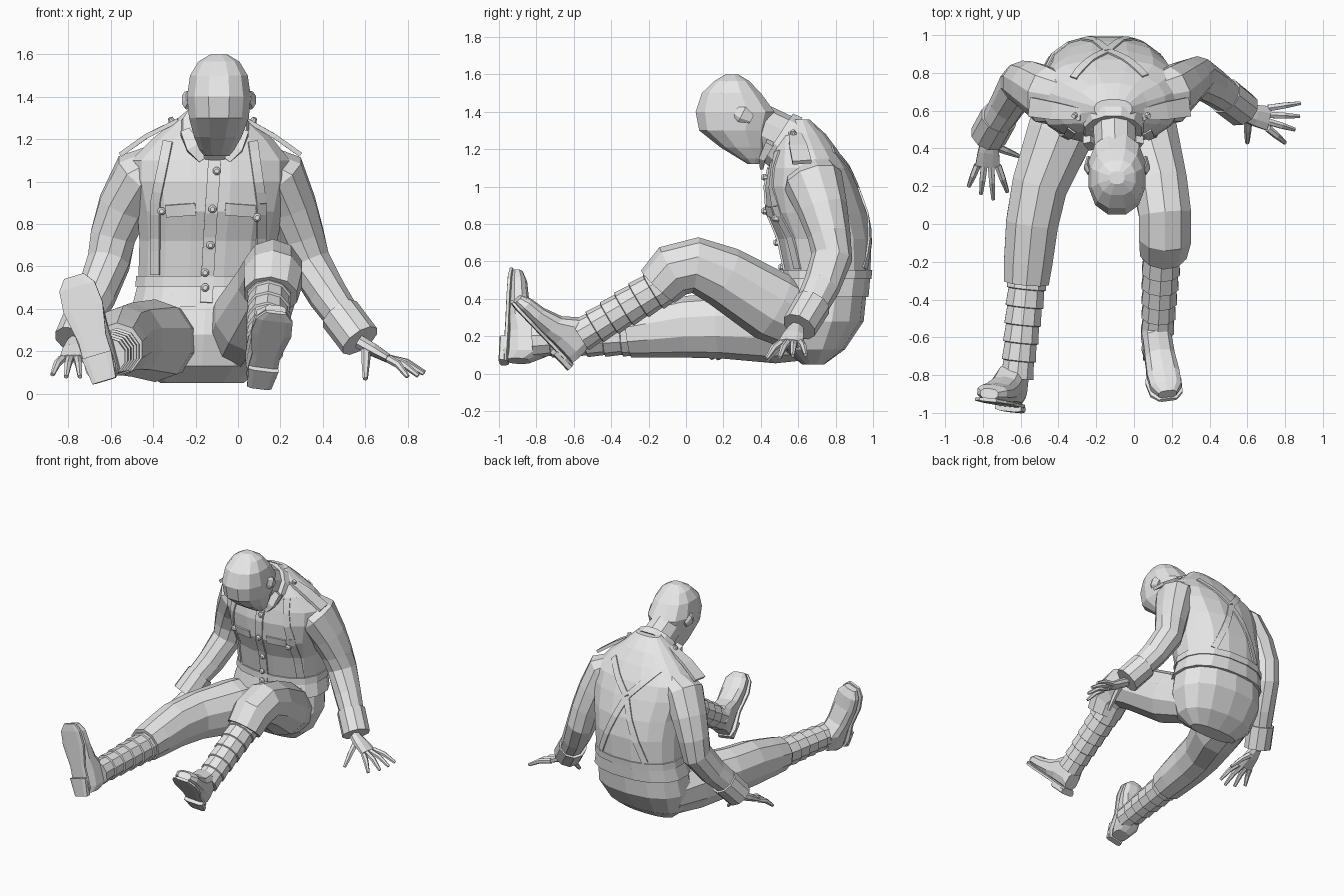
import bpy, bmesh, math
from mathutils import Vector
from mathutils.bvhtree import BVHTree

if "Cube" in bpy.data.objects:
    bpy.data.objects.remove(bpy.data.objects["Cube"], do_unlink=True)

grey = bpy.data.materials.new("plain grey")
grey.use_nodes = True
grey.diffuse_color = (0.8, 0.8, 0.8, 1)
grey.node_tree.nodes["Principled BSDF"].inputs["Base Color"].default_value = (0.8, 0.8, 0.8, 1)


def finish(name, bm):
    bmesh.ops.recalc_face_normals(bm, faces=bm.faces)
    mesh = bpy.data.meshes.new(name)
    bm.to_mesh(mesh)
    bm.free()
    mesh.materials.append(grey)
    obj = bpy.data.objects.new(name, mesh)
    bpy.context.scene.collection.objects.link(obj)
    return obj


def loft(name, stations, sides=10, axis=None, ref=(1, 0, 0), power=1.0):
    """Skin rings (x, y, z, half width, half depth) along a path."""
    bm = bmesh.new()
    pts = [Vector(s[:3]) for s in stations]
    ref, last, rings = Vector(ref), len(pts) - 1, []
    for i, (p, s) in enumerate(zip(pts, stations)):
        t = Vector(axis) if axis else pts[min(i + 1, last)] - pts[max(i - 1, 0)]
        t.normalize()
        side = (ref - t * ref.dot(t)).normalized()
        up = t.cross(side)
        ring = []
        for k in range(sides):
            a = math.tau * (k + 0.5) / sides
            c, d = (math.copysign(abs(f) ** power, f) for f in (math.cos(a), math.sin(a)))
            ring.append(bm.verts.new(p + side * c * s[3] + up * d * s[4]))
        rings.append(ring)
    for r0, r1 in zip(rings, rings[1:]):
        for k in range(sides):
            n = (k + 1) % sides
            bm.faces.new((r0[k], r0[n], r1[n], r1[k]))
    bm.faces.new(rings[0])
    bm.faces.new(rings[-1])
    return finish(name, bm)


def slices(name, rows, sides, power=1.0):
    """Level slices: x centre, z, front y, back y, half width."""
    return loft(name, [(x, (f + b) / 2, z, w, (b - f) / 2) for x, z, f, b, w in rows],
                sides, axis=(0, 0, 1), power=power)


# Trunk
slices("trouser_seat", [(-.17, .05, .62, .74, .20), (-.17, .13, .52, .85, .30),
                        (-.16, .28, .48, .95, .35), (-.15, .48, .52, .97, .33)], 14, .85)
jacket = slices("jacket", [
    (-.15, .41, .50, .98, .355), (-.15, .53, .53, .99, .325), (-.14, .72, .49, .995, .33),
    (-.13, .86, .43, .97, .35), (-.13, 1.0, .42, .92, .38), (-.13, 1.1, .44, .875, .38),
    (-.12, 1.2, .46, .81, .29), (-.12, 1.28, .48, .75, .19), (-.11, 1.36, .56, .66, .10)], 16, .85)
slices("waist_belt", [(-.15, .505, .515, .995, .34), (-.15, .555, .515, 1.0, .335)], 16, .85)

# Head, ears, neck and collar
slices("head", [(-.10, 1.12, .33, .39, .06), (-.10, 1.15, .28, .42, .085),
                (-.095, 1.21, .18, .43, .115), (-.09, 1.30, .065, .45, .145),
                (-.09, 1.40, .045, .48, .155), (-.09, 1.50, .08, .405, .14),
                (-.09, 1.565, .15, .34, .10), (-.09, 1.60, .21, .28, .04)], 12, .85)
loft("neck", [(-.10, .34, 1.35, .11, .12), (-.105, .55, 1.24, .12, .13)], 10)
for tag, s in (("left", 1), ("right", -1)):
    loft(tag + "_ear", [(-.09 + s * .145, .27, 1.40, .012, .03), (-.09 + s * .16, .30, 1.385, .016, .045),
                        (-.09 + s * .15, .35, 1.36, .012, .025)], 6)
collar_axis = (0, -.84, .55)
loft("collar", [(-.11, .535, 1.235, .175, .165), (-.11, .49, 1.265, .155, .155)], 12, axis=collar_axis)
for tag, s in (("left", 1), ("right", -1)):
    loft(tag + "_collar_flap", [(-.11 + s * .14, .45, 1.235, .03, .03), (-.11 + s * .10, .41, 1.16, .045, .022),
                                (-.11 + s * .06, .405, 1.10, .02, .012)], 4, power=.8)

# Shoulder straps with buttons
for tag, s in (("left", 1), ("right", -1)):
    loft(tag + "_epaulette", [(-.12 + s * .16, .58, 1.29, .04, .012), (-.13 + s * .30, .60, 1.215, .06, .014),
                              (-.13 + s * .42, .62, 1.13, .065, .014)], 4, ref=(0, 1, 0), power=.7)
    loft(tag + "_epaulette_button", [(-.12 + s * .19, .575, 1.28, .018, .018),
                                     (-.12 + s * .20, .57, 1.30, .012, .012)], 8)

# Webbing and buttons laid on the jacket
tree = BVHTree.FromPolygons([v.co for v in jacket.data.vertices],
                            [p.vertices[:] for p in jacket.data.polygons])


def on_jacket(x, z, face):
    hit = tree.ray_cast(Vector((x, 3 * face, z)), Vector((0, -face, 0)))[0]
    return hit or Vector((x, .65, z))


def webbing(name, path, face, width=.022):
    bm = bmesh.new()
    rows = []
    for (x0, z0), (x1, z1) in zip(path, path[1:]):
        n = Vector((z1 - z0, x0 - x1)).normalized() * width
        for k in range(7):
            x, z = x0 + (x1 - x0) * k / 6, z0 + (z1 - z0) * k / 6
            rows.append([bm.verts.new(on_jacket(x + e * n.x, z + e * n.y, face) + Vector((0, face * .004, 0)))
                         for e in (-1, 1)])
    for a, b in zip(rows, rows[1:]):
        bm.faces.new((a[0], a[1], b[1], b[0]))
    obj = finish(name, bm)
    mod = obj.modifiers.new("thickness", "SOLIDIFY")
    mod.thickness, mod.offset = .012, 0


for tag, s in (("left", 1), ("right", -1)):
    webbing(tag + "_front_strap", [(-.13 + s * .20, 1.19), (-.14 + s * .25, .9), (-.14 + s * .25, .56)], -1)
    webbing(tag + "_back_strap", [(-.13 + s * .19, 1.2), (-.14, 1.0), (-.14 - s * .19, .56)], 1)
    webbing(tag + "_pocket_flap", [(-.13 + s * .07, .87), (-.13 + s * .21, .86)], -1, .028)
webbing("jacket_placket", [(-.11, 1.1), (-.13, .8), (-.15, .43)], -1, .03)
for i, (x, z) in enumerate([(-.10, 1.05), (-.12, .87), (-.13, .7), (-.155, .57), (-.155, .5), (-.36, .86), (.09, .83)]):
    p = on_jacket(x, z, -1)
    loft(f"jacket_button_{i}", [(x, p.y + .01, z, .02, .02), (x, p.y - .02, z, .02, .02),
                                (x, p.y - .03, z, .011, .011)], 8)

# Sleeves and cuffs
loft("left_sleeve", [(.10, .66, 1.09, .09, .13), (.19, .68, 1.03, .135, .16), (.25, .73, .88, .125, .135),
                     (.30, .765, .74, .112, .115), (.335, .78, .62, .105, .11), (.42, .725, .47, .095, .10),
                     (.53, .645, .31, .08, .085)])
loft("right_sleeve", [(-.37, .66, 1.09, .09, .13), (-.46, .68, 1.03, .135, .16), (-.54, .73, .88, .125, .135),
                      (-.59, .75, .74, .112, .115), (-.61, .74, .62, .105, .11), (-.67, .63, .46, .095, .10),
                      (-.75, .50, .31, .08, .085)])
loft("left_cuff", [(.48, .68, .375, .10, .10), (.575, .605, .25, .10, .095)], 10)
loft("right_cuff", [(-.715, .565, .375, .10, .10), (-.77, .465, .25, .10, .095)], 10)


def hand(tag, wrist, knuckle, across, tips, thumb):
    w, k, ref = Vector(wrist), Vector(knuckle), Vector(across)
    m = w.lerp(k, .5)
    loft(tag + "_palm", [(*w, .04, .035), (*m, .06, .032), (*k, .07, .022)], 8, ref=ref)
    for i, tip in enumerate(tips):
        start, tip = k + ref * (i - 1.5) * .036, Vector(tip)
        bend = start.lerp(tip, .5) + Vector((0, 0, .015))
        loft(f"{tag}_finger_{i}", [(*start, .02, .02), (*bend, .018, .018), (*tip, .011, .011)], 6, ref=ref)
    start, tip = w.lerp(k, .25), Vector(thumb)
    bend = start.lerp(tip, .55) + Vector((0, 0, .01))
    loft(tag + "_thumb", [(*start, .025, .025), (*bend, .02, .02), (*tip, .012, .012)], 6, ref=(.7, .7, 0))


hand("left", (.57, .59, .245), (.71, .56, .165), (0, 1, 0),
     [(.80, .43, .08), (.85, .50, .085), (.875, .57, .095), (.88, .64, .10)], (.60, .43, .07))
hand("right", (-.765, .46, .245), (-.775, .31, .165), (1, 0, 0),
     [(-.875, .20, .09), (-.81, .16, .08), (-.745, .13, .08), (-.67, .17, .08)], (-.61, .36, .08))

# Trouser legs
loft("left_trouser_leg", [(-.01, .70, .24, .15, .16), (.06, .46, .36, .18, .19), (.14, .20, .52, .15, .165),
                          (.165, .05, .58, .145, .15), (.165, -.07, .55, .145, .145),
                          (.155, -.15, .465, .13, .125)], 10)
loft("right_trouser_leg", [(-.33, .72, .25, .17, .17), (-.39, .48, .25, .185, .195), (-.50, .20, .255, .155, .175),
                           (-.54, 0, .25, .145, .165), (-.56, -.2, .225, .135, .14),
                           (-.57, -.31, .21, .125, .125)], 10)


def wrapped_shin(name, top, bottom, r0, r1, bands=6):
    a, b = Vector(top), Vector(bottom)
    rings = []
    for i in range(bands):
        for f, grow in ((0, .003), (.95, .013)):
            u = (i + f) / bands
            r = r0 + (r1 - r0) * u + grow
            rings.append((*a.lerp(b, u), r, r))
    loft(name, rings, 10)


wrapped_shin("left_leg_wraps", (.15, -.10, .485), (.125, -.57, .20), .10, .078)
wrapped_shin("right_leg_wraps", (-.56, -.25, .205), (-.62, -.82, .175), .10, .078)


def boot(tag, heel, toe, up):
    h, f, up = Vector(heel), Vector(toe) - Vector(heel), Vector(up)
    up = (up - f * up.dot(f) / f.length_squared).normalized()
    side = f.cross(up)

    def part(name, rows, sides, power):
        loft(f"{tag}_{name}", [(*(h + f * s + up * (lo + hi) / 2), w, (hi - lo) / 2)
                               for s, w, lo, hi in rows], sides, axis=f, ref=side, power=power)

    part("boot", [(.02, .055, .02, .15), (.10, .075, .02, .24), (.32, .08, .02, .23), (.48, .083, .02, .16),
                  (.70, .09, .02, .12), (.88, .085, .02, .105), (.98, .05, .025, .08)], 10, .75)
    part("boot_sole", [(0, .05, .005, .03), (.12, .075, .005, .03), (.4, .07, .005, .03), (.7, .1, .005, .03),
                       (.9, .09, .005, .03), (1, .05, .01, .03)], 8, .5)
    part("boot_heel", [(0, .06, -.02, .02), (.25, .075, -.02, .02)], 8, .5)


boot("left", (.10, -.625, .035), (.18, -.945, .37), (0, .7, .7))
boot("right", (-.63, -.98, .06), (-.775, -.95, .555), (.1, 1, 0))
